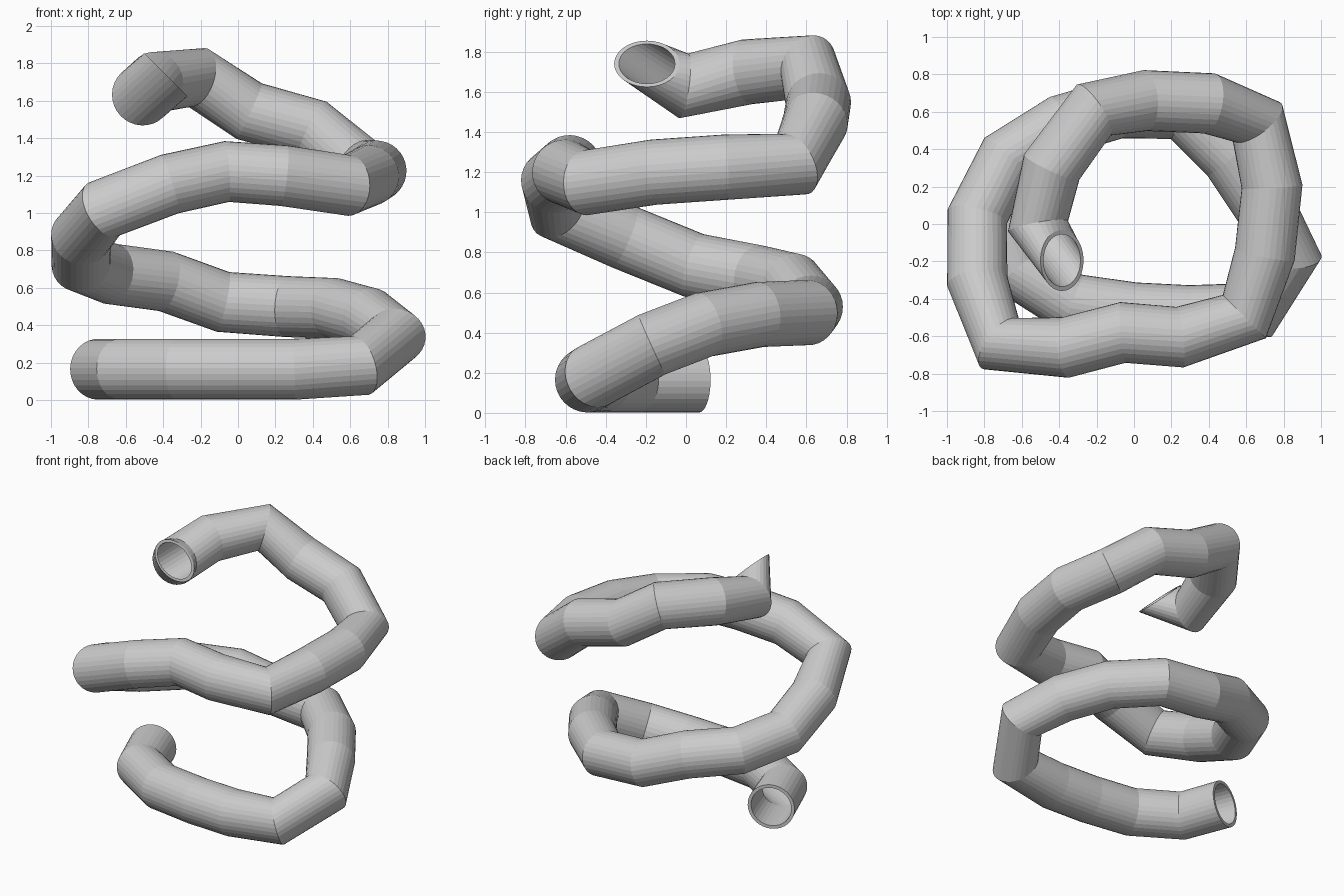
import bpy, bmesh
from math import cos, sin, tau
from mathutils import Vector

if "Cube" in bpy.data.objects:
    bpy.data.objects.remove(bpy.data.objects["Cube"])

SIDES, R_OUT, R_IN = 32, 0.163, 0.14

# Centre line of the coiled pipe, from the floor end to the upper end
PATH = [Vector(p) for p in (
    (-0.745, 0.065, 0.165), (-0.63, -0.24, 0.165), (-0.33, -0.425, 0.165),
    (0.0, -0.475, 0.165), (0.30, -0.49, 0.165), (0.655, -0.46, 0.185),
    (0.84, -0.17, 0.34), (0.70, 0.09, 0.44), (0.515, 0.365, 0.49),
    (0.26, 0.605, 0.50), (-0.08, 0.62, 0.525), (-0.385, 0.53, 0.635),
    (-0.68, 0.35, 0.675), (-0.838, 0.04, 0.735), (-0.838, -0.305, 0.875),
    (-0.72, -0.64, 1.02), (-0.365, -0.66, 1.155), (-0.06, -0.58, 1.222),
    (0.245, -0.605, 1.20), (0.59, -0.495, 1.148), (0.70, -0.16, 1.20),
    (0.738, 0.2, 1.225), (0.66, 0.545, 1.24), (0.40, 0.645, 1.45),
    (0.06, 0.66, 1.545), (-0.215, 0.61, 1.725), (-0.44, 0.305, 1.70),
    (-0.513, -0.012, 1.63), (-0.385, -0.195, 1.74))]
END_NORMAL = Vector((0.7, 0.0, 0.7)).normalized()   # skewed cut of the upper mouth


def ring_normals(path):
    steps = [(b - a).normalized() for a, b in zip(path, path[1:])]
    middle = [(a + b).normalized() for a, b in zip(steps, steps[1:])]
    return [steps[0]] + middle + [END_NORMAL]


def bridge(bm, a, b):
    for i in range(SIDES):
        j = (i + 1) % SIDES
        bm.faces.new((a[i], a[j], b[j], b[i]))


# Sweep an outer and an inner circle along the path without twisting
bm = bmesh.new()
outer, inner = [], []
normals = ring_normals(PATH)
u = normals[0].orthogonal().normalized()
prev = normals[0]
for centre, n in zip(PATH, normals):
    u = prev.rotation_difference(n) @ u
    u = (u - n * u.dot(n)).normalized()
    v = n.cross(u)
    dirs = [u * cos(tau * i / SIDES) + v * sin(tau * i / SIDES) for i in range(SIDES)]
    outer.append([bm.verts.new(centre + d * R_OUT) for d in dirs])
    inner.append([bm.verts.new(centre + d * R_IN) for d in dirs])
    prev = n

# Outer wall, inner wall and the two rims
for a, b in zip(outer, outer[1:]):
    bridge(bm, a, b)
for a, b in zip(inner, inner[1:]):
    bridge(bm, b, a)
bridge(bm, inner[0], outer[0])
bridge(bm, outer[-1], inner[-1])
bmesh.ops.recalc_face_normals(bm, faces=bm.faces)

mesh = bpy.data.meshes.new("coiled_pipe")
bm.to_mesh(mesh)
bm.free()
pipe = bpy.data.objects.new("coiled_pipe", mesh)
bpy.context.collection.objects.link(pipe)
